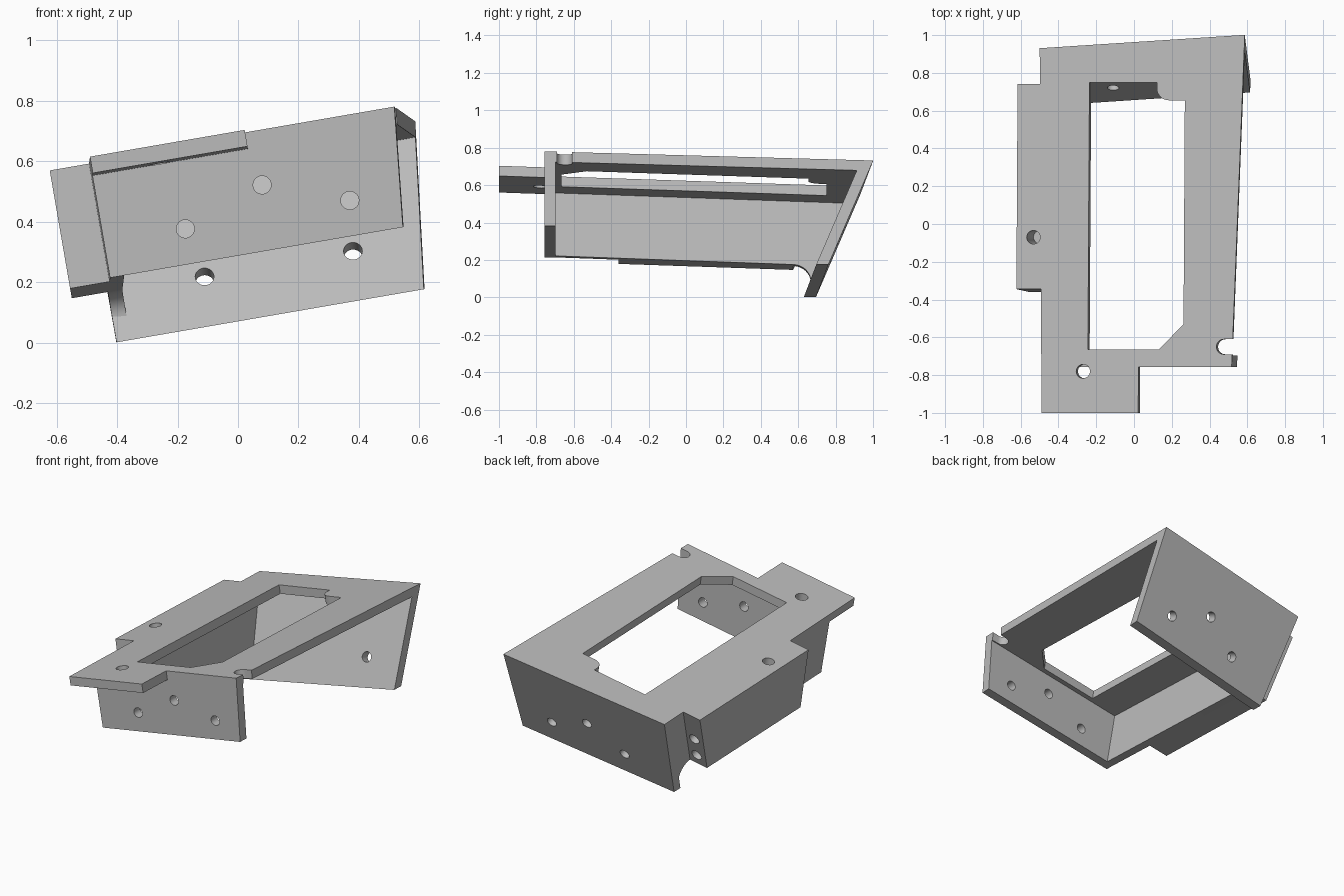
import bpy, bmesh, math
from mathutils import Matrix, Vector

cube = bpy.data.objects.get("Cube")
if cube:
    bpy.data.objects.remove(cube, do_unlink=True)

TILT = Matrix.Rotation(math.radians(-9.8), 4, 'Y')   # whole bracket leans sideways
THICK = 0.055

grey = bpy.data.materials.new("plain_grey")
grey.use_nodes = True
COLOR = (0.5, 0.5, 0.5, 1)
grey.diffuse_color = COLOR
grey.node_tree.nodes["Principled BSDF"].inputs["Base Color"].default_value = COLOR


# Bounding surfaces of the bracket, before the tilt
def top(y): return 0.659 - 0.034 * y
def under(y): return top(y) - THICK
def base(y): return 0.262 - 0.035 * y
def left(y): return -0.377 - 0.011 * (y + 1)
def right(y, w): return 0.603 + 0.1 * (w - 0.287) + 0.0376 * (y + 0.757)
def back(u, w): return 0.695 + 0.426 * (w - 0.073) + 0.065 * (u + 0.39)


def make(name, bm):
    bmesh.ops.recalc_face_normals(bm, faces=bm.faces)
    mesh = bpy.data.meshes.new(name)
    bm.to_mesh(mesh)
    bm.free()
    obj = bpy.data.objects.new(name, mesh)
    bpy.context.collection.objects.link(obj)
    return obj


def loft(name, ring_a, ring_b):
    """Solid between two matching rings of points."""
    bm = bmesh.new()
    a = [bm.verts.new(p) for p in ring_a]
    b = [bm.verts.new(p) for p in ring_b]
    bm.faces.new(a)
    bm.faces.new(b)
    for i in range(len(a)):
        j = (i + 1) % len(a)
        bm.faces.new((a[i], a[j], b[j], b[i]))
    return make(name, bm)


def arc(cx, cy, rx, ry, start, end, n=10):
    angles = [math.radians(start + (end - start) * i / n) for i in range(n + 1)]
    return [(cx + rx * math.cos(t), cy + ry * math.sin(t)) for t in angles]


def prism(outline, lo=0.5, hi=0.9):
    return loft("cutter", [(u, y, lo) for u, y in outline], [(u, y, hi) for u, y in outline])


def drill(center, direction, radius, length):
    bm = bmesh.new()
    bmesh.ops.create_cone(bm, cap_ends=True, segments=28, radius1=radius,
                          radius2=radius, depth=length)
    turn = Vector(direction).to_track_quat('Z', 'Y').to_matrix().to_4x4()
    bm.transform(Matrix.Translation(center) @ turn)
    return make("cutter", bm)


def cut(parts, cutters):
    for part in parts:
        bpy.context.view_layer.objects.active = part
        for c in cutters:
            mod = part.modifiers.new("cut", 'BOOLEAN')
            mod.operation, mod.solver, mod.object = 'DIFFERENCE', 'EXACT', c
            bpy.ops.object.modifier_apply(modifier=mod.name)
    for c in cutters:
        bpy.data.objects.remove(c, do_unlink=True)


# Top plate with front tongue; its rear edge follows the leaning back
def plate_ring(height):
    pts = [(left(-1), -1), (0.142, -1), (0.142, -0.757)]
    ring = [(u, y, height(y)) for u, y in pts]
    w = height(-0.757)
    ring.append((right(-0.757, w), -0.757, w))
    for side in ("right", "left"):
        y = 0.95
        for _ in range(6):
            w = height(y)
            u = right(y, w) if side == "right" else left(y)
            y = back(u, w)
        ring.append((u, y, w))
    return ring


top_plate = loft("top_plate", plate_ring(under), plate_ring(top))
window = ([(-0.13, -0.665), (0.251, -0.665), (0.383, -0.53), (0.383, 0.655)]
          + arc(0.297, 0.72, 0.065, 0.065, 270, 180) + [(0.232, 0.75), (-0.13, 0.75)])
slot = arc(0.6, -0.65, 0.04, 0.04, 90, 270, 14) + [(0.8, -0.69), (0.8, -0.61)]
cut([top_plate], [prism(window), prism(slot),
                  drill((-0.155, -0.78, 0.66), (0, 0, 1), 0.037, 0.4),
                  drill((0.297, 0.72, 0.62), (0, 0, 1), 0.037, 0.3)])


# Front plate
def front_ring(y):
    lo, hi = 0.287, under(y)
    return [(left(y), y, lo), (right(y, lo), y, lo), (right(y, hi), y, hi), (left(y), y, hi)]


front_plate = loft("front_plate", front_ring(-0.757), front_ring(-0.697))
cut([front_plate], [drill((u, -0.73, w), (0, 1, 0), 0.03, 0.3)
                    for u, w in ((-0.107, 0.404), (0.168, 0.504), (0.445, 0.404))])


# Leaning back plate
def back_ring(depth):
    ring = []
    for side, level in (("l", "lo"), ("r", "lo"), ("r", "hi"), ("l", "hi")):
        y = 0.8
        for _ in range(6):
            w = 0.073 if level == "lo" else under(y)
            u = left(y) if side == "l" else right(y, w)
            y = back(u, w) - depth
        ring.append((u, y, w))
    return ring


back_plate = loft("back_plate", back_ring(0.065), back_ring(0))
cut([back_plate], [drill((u, back(u, w) - 0.033, w), (0.065, -1, 0.426), 0.031, 0.3)
                   for u, w in ((-0.073, 0.226), (0.17, 0.35), (0.425, 0.226))])

# Left wall with a rounded inside corner where it meets the back plate
y_top = 0.865
profile = ([(-0.697, base(-0.697))] + arc(0.57, 0.152, 0.097, 0.09, 90, 0)
           + [(y_top, under(y_top)), (-0.697, under(-0.697))])
left_wall = loft("left_wall", [(left(y), y, w) for y, w in profile],
                 [(left(y) + 0.048, y, w) for y, w in profile])

# Mounting block on the outside of the left wall
block = [(-0.36, base(-0.36)), (0.573, base(0.573)), (0.74, top(0.74)), (-0.345, top(-0.345))]
mounting_block = loft("mounting_block", [(left(y), y, w) for y, w in block],
                      [(-0.516, y, w) for y, w in block])
cut([mounting_block],
    [drill((-0.438, 0.655, 0.6), (0, 0, 1), 0.036, 0.3),
     drill((-0.426, -0.07, 0.6), (0, 0, 1), 0.036, 0.3)]
    + [drill((-0.45, 0.573 + 0.426 * (w - 0.242), w), (0, -1, 0.426), 0.034, 0.25)
       for w in (0.44, 0.31)])

# Tilt into place, colour and shade
for part in (top_plate, front_plate, back_plate, left_wall, mounting_block):
    part.data.transform(Matrix.Translation((0, 0, -0.004)) @ TILT)
    part.data.materials.clear()
    part.data.materials.append(grey)
    bpy.ops.object.select_all(action='DESELECT')
    part.select_set(True)
    bpy.context.view_layer.objects.active = part
    bpy.ops.object.shade_smooth_by_angle(angle=math.radians(30))
